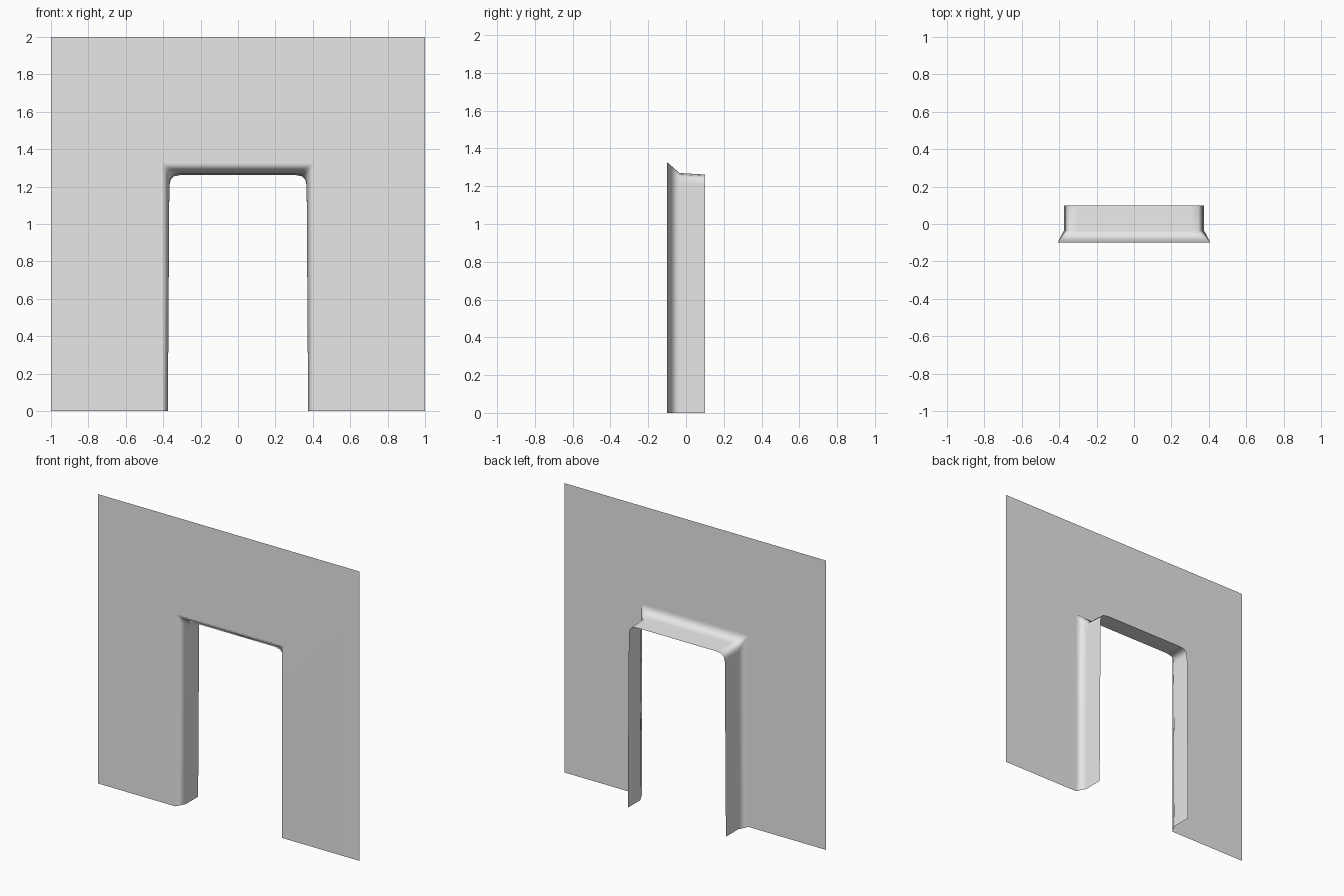
import bpy
import bmesh

cube = bpy.data.objects.get("Cube")
if cube:
    bpy.data.objects.remove(cube, do_unlink=True)

FRONT, THROAT, BACK = -0.1, -0.035, 0.1

# Plain grey plaster
plaster = bpy.data.materials.new("light_grey_plaster")
plaster.use_nodes = True
grey = (0.8, 0.8, 0.8, 1.0)
plaster.diffuse_color = grey
plaster.node_tree.nodes["Principled BSDF"].inputs["Base Color"].default_value = grey

# Right half of the doorway outline, from the lintel round the corner to the floor
half = [(0.305, 1.27), (0.345, 1.262), (0.36, 1.245), (0.367, 1.215), (0.375, 0.0)]


def corner_outline(x, z):
    """Square outline with one station for each doorway point."""
    return [(x, z)] * (len(half) - 1) + [(x, 0.0)]


def full_ring(points, y):
    """Mirror a right half into a left-to-right outline at depth y."""
    left = [(-x, z) for x, z in reversed(points)]
    return [(x, y, z) for x, z in left + points]


# Wall edge, flared mouth, throat and back edge of the doorway
rings = [
    full_ring(corner_outline(1.0, 2.0), FRONT),
    full_ring(corner_outline(0.408, 1.327), FRONT),
    full_ring(half, THROAT),
    full_ring([(x, max(z - 0.008, 0.0)) for x, z in half], BACK),
]

# Loft the outlines into one open sheet
bm = bmesh.new()
lookup = {}


def vert(co):
    if co not in lookup:
        lookup[co] = bm.verts.new(co)
    return lookup[co]


for outer, inner in zip(rings, rings[1:]):
    for i in range(len(outer) - 1):
        corners = [outer[i], inner[i], inner[i + 1], outer[i + 1]]
        unique = list(dict.fromkeys(corners))
        if len(unique) > 2:
            bm.faces.new([vert(co) for co in unique])

for face in bm.faces:
    face.smooth = True

mesh = bpy.data.meshes.new("doorway_wall")
bm.to_mesh(mesh)
bm.free()
mesh.materials.append(plaster)
wall = bpy.data.objects.new("doorway_wall", mesh)
bpy.context.collection.objects.link(wall)

# Keep the broad wall flat while the flare blends smoothly
weighted = wall.modifiers.new("flat_wall_normals", "WEIGHTED_NORMAL")
weighted.weight = 80
